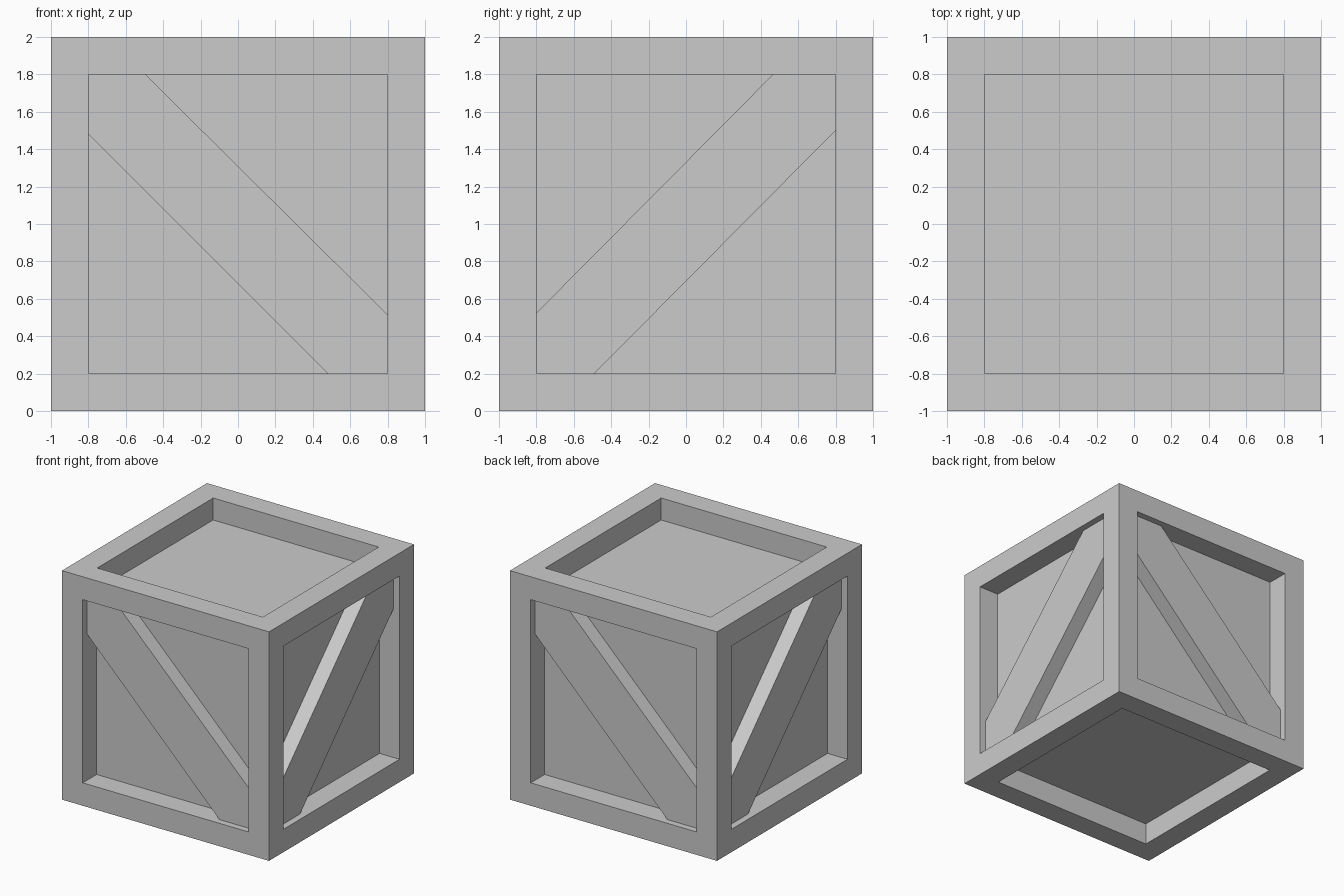
import bpy, bmesh, math
from mathutils import Matrix

if "Cube" in bpy.data.objects:
    bpy.data.objects.remove(bpy.data.objects["Cube"])

RECESS = 0.192      # depth of the sunken panels
BRACE_FACE = 0.057  # how far the braces sit behind the frame


def add_object(name, bm):
    bmesh.ops.recalc_face_normals(bm, faces=bm.faces)
    mesh = bpy.data.meshes.new(name)
    bm.to_mesh(mesh)
    bm.free()
    obj = bpy.data.objects.new(name, mesh)
    bpy.context.collection.objects.link(obj)
    return obj


# Crate body: every face of a cube inset for the frame, then extruded
# straight inwards to make the sunken panel
bm = bmesh.new()
bmesh.ops.create_cube(bm, size=2, matrix=Matrix.Translation((0, 0, 1)))
bm.normal_update()
panels = bm.faces[:]
bmesh.ops.inset_individual(bm, faces=panels, thickness=0.2, use_even_offset=True)
panels = bmesh.ops.extrude_discrete_faces(bm, faces=panels)["faces"]
for f in panels:
    f.normal_update()
    bmesh.ops.translate(bm, verts=f.verts[:], vec=f.normal * -RECESS)
add_object("crate_body", bm)


# Diagonal brace: outline seen from outside, extruded back to the panel
def add_brace(name, outline, angle):
    bm = bmesh.new()
    face = bm.faces.new([bm.verts.new((u, -1 + BRACE_FACE, z)) for u, z in outline])
    ext = bmesh.ops.extrude_face_region(bm, geom=[face], use_keep_orig=True)
    verts = [v for v in ext["geom"] if isinstance(v, bmesh.types.BMVert)]
    bmesh.ops.translate(bm, verts=verts, vec=(0, RECESS - BRACE_FACE, 0))
    bm.transform(Matrix.Rotation(angle, 4, 'Z'))
    add_object(name, bm)


falling = [(-0.8, 1.8), (-0.8, 1.48), (0.48, 0.2), (0.8, 0.2), (0.8, 0.515), (-0.495, 1.8)]
rising = [(-0.8, 0.2), (-0.49, 0.2), (0.8, 1.5), (0.8, 1.8), (0.465, 1.8), (-0.8, 0.525)]

for name, outline, turn in (("front_brace", falling, 0), ("right_brace", rising, 1),
                            ("back_brace", falling, 2), ("left_brace", rising, 3)):
    add_brace(name, outline, turn * math.pi / 2)
